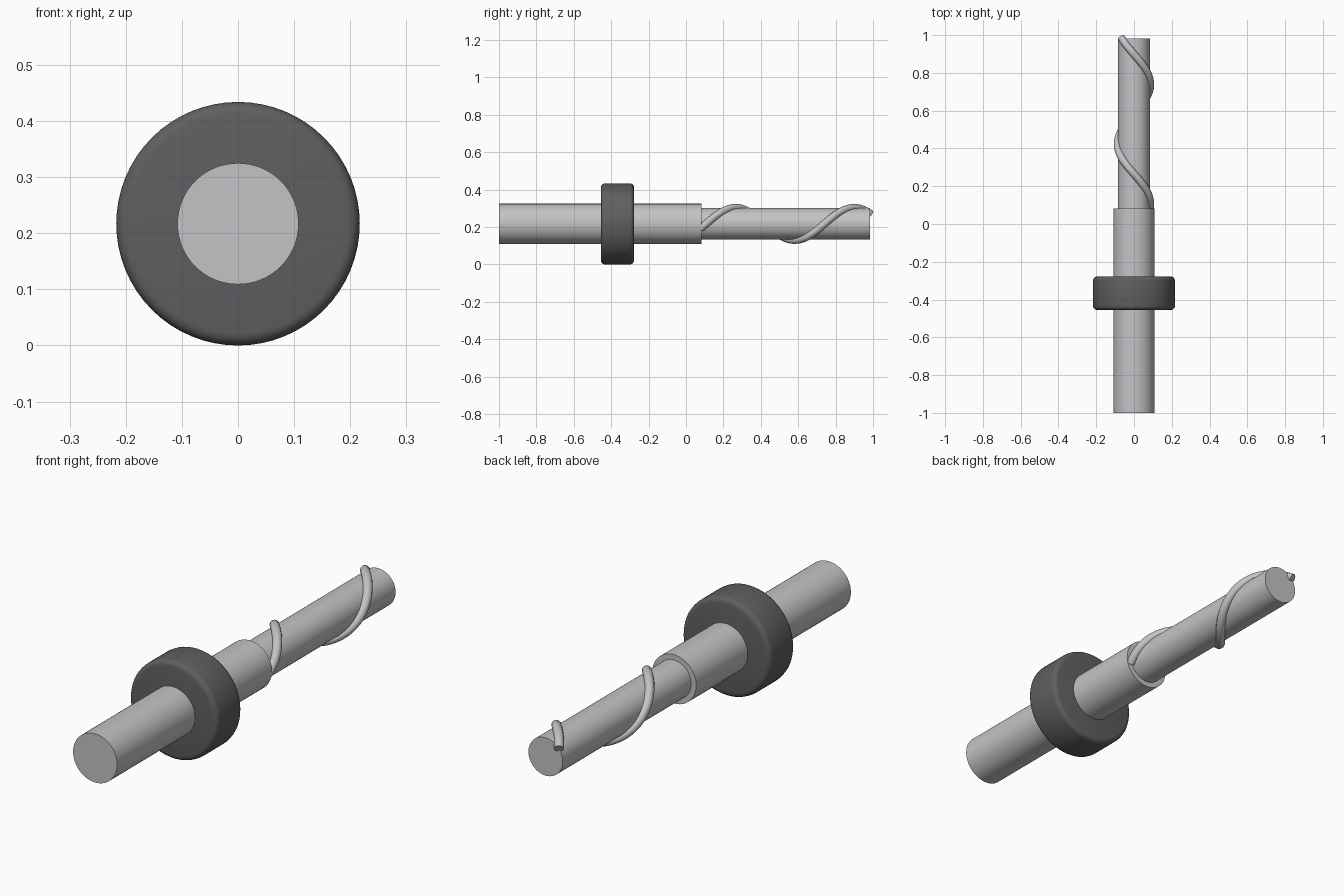
import bpy
import math

if "Cube" in bpy.data.objects:
    bpy.data.objects.remove(bpy.data.objects["Cube"])

AXIS_Z = 0.217


def material(name, rgb):
    mat = bpy.data.materials.new(name)
    mat.use_nodes = True
    mat.diffuse_color = (*rgb, 1)
    mat.node_tree.nodes["Principled BSDF"].inputs["Base Color"].default_value = (*rgb, 1)
    return mat


steel = material("steel grey", (0.55, 0.55, 0.57))
rubber = material("dark grey", (0.115, 0.115, 0.12))


def rod(name, radius, y0, y1, mat, bevel=0):
    """Cylinder lying along the y axis."""
    bpy.ops.mesh.primitive_cylinder_add(
        vertices=64, radius=radius, depth=y1 - y0,
        location=(0, (y0 + y1) / 2, AXIS_Z), rotation=(math.pi / 2, 0, 0))
    obj = bpy.context.object
    obj.name = name
    obj.data.materials.append(mat)
    if bevel:
        mod = obj.modifiers.new("rounded rims", "BEVEL")
        mod.width = bevel
        mod.segments = 4
        mod.limit_method = "ANGLE"
        bpy.ops.object.modifier_apply(modifier=mod.name)
    bpy.ops.object.shade_smooth_by_angle(angle=math.radians(35))
    return obj


# Shank, fluted body core and stop collar
rod("shank", 0.108, -1.0, 0.083, steel)
rod("drill_body", 0.084, 0.07, 0.983, steel)
rod("depth_collar", 0.217, -0.455, -0.278, rubber, bevel=0.022)

# Spiral ridge wound around the body
START, END, PITCH, TOP_Y = 0.08, 0.987, 0.633, 0.265
STEPS = 96
curve = bpy.data.curves.new("spiral_ridge", "CURVE")
curve.dimensions = "3D"
curve.bevel_depth = 0.02
curve.bevel_resolution = 4
curve.use_fill_caps = True
path = curve.splines.new("POLY")
path.points.add(STEPS)
for i, point in enumerate(path.points):
    y = START + (END - START) * i / STEPS
    angle = math.pi / 2 + math.tau * (y - TOP_Y) / PITCH
    point.co = (0.087 * math.cos(angle), y, AXIS_Z + 0.087 * math.sin(angle), 1)
path.use_smooth = True
ridge = bpy.data.objects.new("spiral_ridge", curve)
bpy.context.collection.objects.link(ridge)
curve.materials.append(steel)
